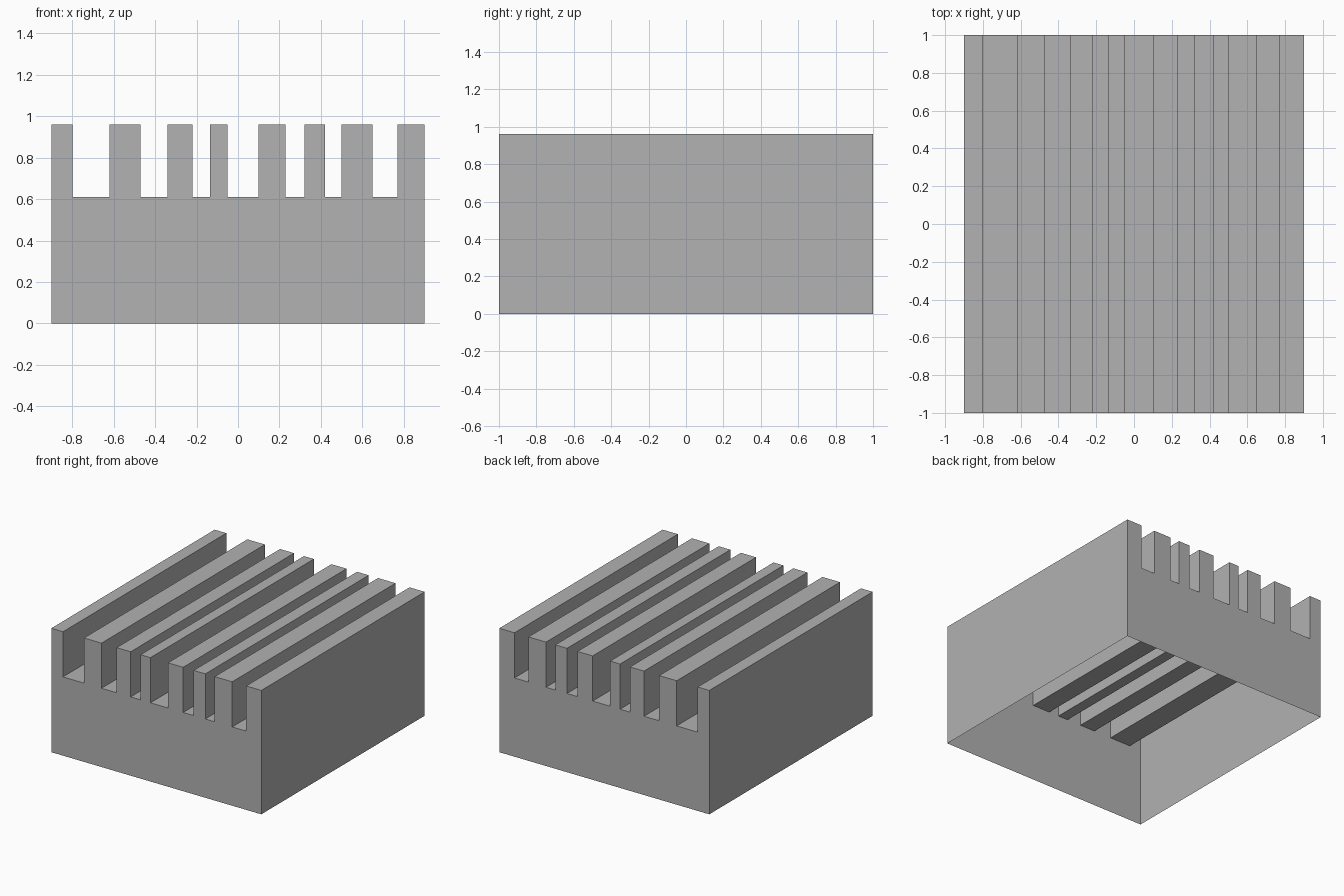
import bpy
import bmesh

cube = bpy.data.objects.get("Cube")
if cube:
    bpy.data.objects.remove(cube, do_unlink=True)

HALF_WIDTH, HALF_DEPTH = 0.9, 1.0
TOP, GROOVE_FLOOR = 0.96, 0.61

# Left and right edge of each groove across the width
GROOVES = [(-0.8, -0.62), (-0.47, -0.34), (-0.22, -0.135), (-0.05, 0.1),
           (0.23, 0.32), (0.42, 0.5), (0.65, 0.77)]

# Single plain colour
grey = bpy.data.materials.new("plain grey")
grey.use_nodes = True
colour = (0.445, 0.445, 0.445, 1)
grey.diffuse_color = colour
grey.node_tree.nodes["Principled BSDF"].inputs["Base Color"].default_value = colour

# Comb-shaped profile from the left foot, over the ridges, to the right foot
profile = [(-HALF_WIDTH, 0), (-HALF_WIDTH, TOP)]
for a, b in GROOVES:
    profile += [(a, TOP), (a, GROOVE_FLOOR), (b, GROOVE_FLOOR), (b, TOP)]
profile += [(HALF_WIDTH, TOP), (HALF_WIDTH, 0)]

# Thin hollow shell: ridged skin and two end walls, open underneath
bm = bmesh.new()
front = [bm.verts.new((x, -HALF_DEPTH, z)) for x, z in profile]
back = [bm.verts.new((x, HALF_DEPTH, z)) for x, z in profile]
for i in range(len(profile) - 1):
    bm.faces.new((front[i], front[i + 1], back[i + 1], back[i]))
bm.faces.new(front[::-1])
bm.faces.new(back)

# Make every face point outwards
bm.normal_update()
for face in bm.faces:
    if len(face.verts) > 4:
        outward = face.normal.y * face.calc_center_median().y > 0
        if not outward:
            face.normal_flip()
skin = [f for f in bm.faces if len(f.verts) == 4]
if any(f.normal.z < -0.5 for f in skin):
    bmesh.ops.reverse_faces(bm, faces=skin)

mesh = bpy.data.meshes.new("grooved_block")
bm.to_mesh(mesh)
bm.free()
mesh.materials.append(grey)
block = bpy.data.objects.new("grooved_block", mesh)
bpy.context.collection.objects.link(block)
